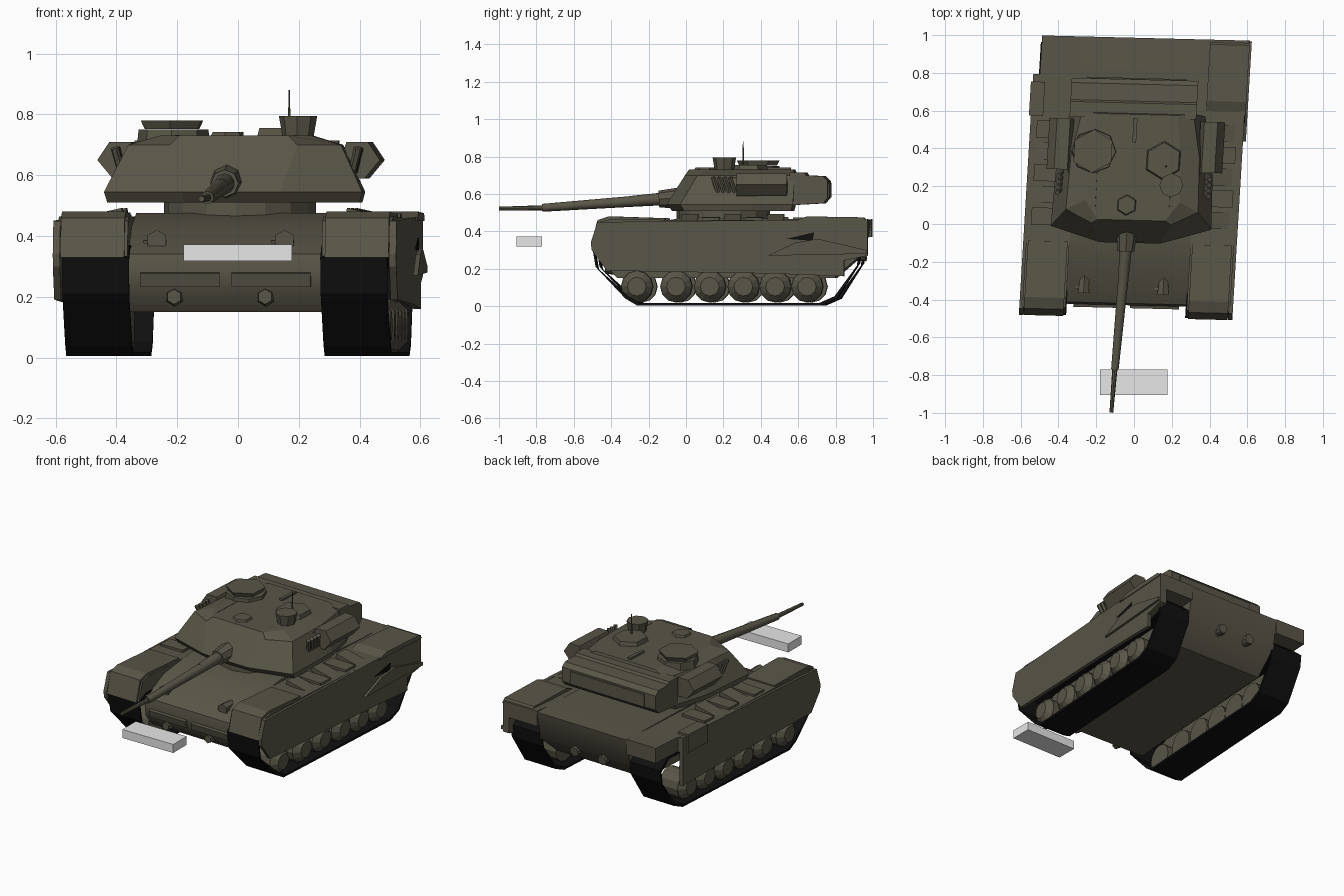
import bpy, bmesh, math
from mathutils import Matrix, Vector

if "Cube" in bpy.data.objects:
    bpy.data.objects.remove(bpy.data.objects["Cube"])


def material(name, rgb):
    m = bpy.data.materials.new(name)
    m.use_nodes = True
    m.diffuse_color = (*rgb, 1)
    node = m.node_tree.nodes["Principled BSDF"]
    node.inputs["Base Color"].default_value = (*rgb, 1)
    node.inputs["Roughness"].default_value = 0.8
    return m


OLIVE = material("olive drab", (0.1, 0.092, 0.064))
BLACK = material("track black", (0.005, 0.005, 0.005))
GREY = material("light grey", (0.8, 0.8, 0.8))

# The whole vehicle stands slightly skewed to its right
SKEW = Matrix(((1, 0.06, 0, -0.015), (-0.025, 1, 0, 0), (0, 0, 1, 0), (0, 0, 0, 1)))


def finish(name, bm, mat, skew=True, smooth=False):
    bmesh.ops.recalc_face_normals(bm, faces=bm.faces)
    mesh = bpy.data.meshes.new(name)
    bm.to_mesh(mesh)
    bm.free()
    if skew:
        mesh.transform(SKEW)
    mesh.materials.append(mat)
    ob = bpy.data.objects.new(name, mesh)
    bpy.context.collection.objects.link(ob)
    if smooth:
        bpy.ops.object.select_all(action='DESELECT')
        ob.select_set(True)
        bpy.context.view_layer.objects.active = ob
        bpy.ops.object.shade_smooth_by_angle(angle=math.radians(40))
    return ob


def loft(name, rings, mat=OLIVE, smooth=False):
    """Join rings of points in order and cap both ends."""
    bm = bmesh.new()
    loops = [[bm.verts.new(p) for p in ring] for ring in rings]
    n = len(loops[0])
    for a, b in zip(loops, loops[1:]):
        for i in range(n):
            j = (i + 1) % n
            bm.faces.new((a[i], a[j], b[j], b[i]))
    bm.faces.new(loops[0])
    bm.faces.new(loops[-1])
    return finish(name, bm, mat, True, smooth)


def prism(name, profile, x0, x1, mat=OLIVE, smooth=False):
    """Side profile of (y, z) points extruded across x."""
    return loft(name, [[(x, y, z) for y, z in profile] for x in (x0, x1)], mat, smooth)


def box(name, lo, hi, mat=OLIVE, skew=True, tilt=0, axis='X'):
    bm = bmesh.new()
    lo, hi = Vector(lo), Vector(hi)
    m = (Matrix.Translation((lo + hi) / 2) @ Matrix.Rotation(tilt, 4, axis)
         @ Matrix.Diagonal((*(hi - lo), 1)))
    bmesh.ops.create_cube(bm, size=1, matrix=m)
    return finish(name, bm, mat, skew)


def tube(name, start, end, r0, r1, sides=8, mat=OLIVE, smooth=False):
    bm = bmesh.new()
    a, b = Vector(start), Vector(end)
    d = b - a
    m = Matrix.Translation((a + b) / 2) @ d.to_track_quat('Z', 'Y').to_matrix().to_4x4()
    bmesh.ops.create_cone(bm, cap_ends=True, segments=sides, radius1=r0, radius2=r1,
                          depth=d.length, matrix=m)
    return finish(name, bm, mat, True, smooth)


# Hull between the tracks, with sloping nose and raked tail
prism("hull", [(-0.43, 0.29), (-0.42, 0.22), (-0.36, 0.15), (0.8, 0.15), (0.95, 0.28),
               (0.985, 0.46), (0.0, 0.475), (-0.25, 0.43), (-0.42, 0.34)], -0.32, 0.32,
      smooth=True)

# Nose fittings
for s, x in ((-1, -0.23), (1, 0.19)):
    tube("headlight", (x, -0.28, 0.39), (x, -0.37, 0.385), 0.025, 0.035, 6)
    box("headlight_guard", (x - 0.045, -0.35, 0.36), (x + 0.03, -0.31, 0.385))
    tube("tow_eye", (s * 0.15 - 0.02, -0.36, 0.2), (s * 0.15 - 0.02, -0.43, 0.2), 0.035, 0.025, 6)
    box("nose_plate", (s * 0.15 - 0.13, -0.44, 0.235), (s * 0.15 + 0.13, -0.415, 0.28), tilt=0.25)
    tube("exhaust_cap", (s * 0.1 - 0.03, 0.88, 0.28), (s * 0.1 - 0.03, 0.965, 0.27), 0.035, 0.03, 10)

# Running gear, mirrored on both sides
TRACK = [(-0.49, 0.33), (-0.47, 0.21), (-0.31, 0.04), (-0.25, 0.005), (0.74, 0.005),
         (0.82, 0.04), (0.94, 0.23), (0.95, 0.31), (0.88, 0.37), (-0.42, 0.37)]
centre = Vector((0.235, 0.19))


def inset(p, amount):
    d = centre - Vector(p)
    return (p[0] + math.copysign(amount, d.x), p[1] + math.copysign(amount, d.y))


for s in (-1, 1):
    side = "right" if s < 0 else "left"
    # Hollow track band
    inner = [inset(p, 0.013) for p in TRACK]
    bm = bmesh.new()
    rings = [[bm.verts.new((s * x, y, z)) for y, z in pts]
             for x, pts in ((0.315, TRACK), (0.535, TRACK), (0.535, inner), (0.315, inner))]
    for k in range(4):
        a, b = rings[k], rings[(k + 1) % 4]
        for i in range(len(TRACK)):
            j = (i + 1) % len(TRACK)
            bm.faces.new((a[i], a[j], b[j], b[i]))
    finish(side + "_track", bm, BLACK)

    # Road wheels with tapered hubs
    for y in (-0.25, -0.04, 0.14, 0.32, 0.49, 0.66):
        tube(side + "_road_wheel", (s * 0.37, y, 0.105), (s * 0.5, y, 0.105), 0.086, 0.086, 12)
        tube(side + "_wheel_hub", (s * 0.5, y, 0.105), (s * 0.535, y, 0.105), 0.084, 0.05, 12)

    # Fender over the track; the right one steps in toward the tail
    edge, tail = (0.55, 0.53) if s < 0 else (0.55, 0.565)
    prism(side + "_fender", [(-0.485, 0.33), (-0.45, 0.45), (-0.39, 0.465), (0.1, 0.46),
                             (0.78, 0.46), (0.78, 0.37), (-0.42, 0.37)], s * 0.32, s * edge)
    prism(side + "_tail_fender", [(0.78, 0.37), (0.78, 0.46), (0.985, 0.465), (0.985, 0.37)],
          s * 0.32, s * tail)
    prism(side + "_front_flap", [(-0.495, 0.33), (-0.46, 0.46), (-0.4, 0.48), (-0.1, 0.47),
                                 (-0.1, 0.45), (-0.4, 0.44)], s * 0.33, s * 0.54)
    # Armoured side skirt
    rear = 0.78 if s < 0 else 0.86
    prism(side + "_skirt", [(-0.495, 0.34), (-0.46, 0.45), (rear, 0.465), (rear, 0.16),
                            (0.45, 0.175), (-0.41, 0.19), (-0.49, 0.3)], s * 0.542, s * 0.565)
    # Stowage lying on the fender
    for i in range(5):
        y = 0.03 + i * 0.115
        box(side + "_stowage", (s * 0.45 - 0.08, y - 0.045, 0.45), (s * 0.45 + 0.08, y + 0.045, 0.475),
            tilt=0.1 * (-1) ** i + s * 0.12, axis='Y')

# Left tail: guard, stowage box and the opening in the skirt
prism("tail_guard", [(0.84, 0.46), (0.985, 0.465), (0.985, 0.27), (0.84, 0.24)], 0.52, 0.565)
prism("tail_box", [(0.58, 0.45), (0.66, 0.48), (0.96, 0.475), (0.985, 0.45)], 0.36, 0.57)
prism("skirt_gap", [(0.55, 0.36), (0.7, 0.395), (0.69, 0.35)], 0.564, 0.569, BLACK)
prism("skirt_patch", [(0.45, 0.27), (0.6, 0.34), (0.72, 0.36), (0.98, 0.3), (0.98, 0.28)],
      0.56, 0.58)
box("right_side_panel", (-0.575, 0.56, 0.36), (-0.5, 0.74, 0.475))

# Turret ring and the faceted turret body
tube("turret_ring", (0.01, 0.2, 0.45), (0.01, 0.2, 0.53), 0.25, 0.25, 16)


def outline(z, half, front, cheek, mid, back):
    right = [(-mid, front), (-half, cheek), (-half * 0.97, 0.36), (-half * 0.84, back)]
    pts = right + [(-x, y) for x, y in reversed(right)]
    return [(x, y, z) for x, y in pts]


loft("turret", [outline(0.51, 0.415, -0.07, 0.0, 0.16, 0.57),
                outline(0.545, 0.425, -0.1, -0.02, 0.16, 0.58),
                outline(0.7, 0.35, 0.0, 0.07, 0.21, 0.59),
                outline(0.73, 0.25, 0.02, 0.12, 0.18, 0.58)])
prism("bustle_bin", [(0.56, 0.54), (0.56, 0.715), (0.64, 0.715), (0.65, 0.7), (0.74, 0.695),
                     (0.765, 0.67), (0.765, 0.58), (0.74, 0.55)], -0.36, 0.31)
box("bustle_lid", (-0.28, 0.76, 0.58), (0.25, 0.772, 0.66))

for s in (-1, 1):
    side = "right" if s < 0 else "left"
    # Hexagonal bins and smoke launchers on the turret sides
    hexagon = [(0.07, 0), (0.03, 0.06), (-0.04, 0.06), (-0.06, 0), (-0.045, -0.06), (0.02, -0.06)]
    loft(side + "_turret_bin", [[(s * (0.395 + dx), y, 0.65 + dz) for dx, dz in hexagon]
                                for y in (0.28, 0.55)])
    for i in range(4):
        y = 0.16 + i * 0.03
        tube(side + "_smoke_launcher", (s * 0.38, y + 0.02, 0.61), (s * 0.4, y - 0.005, 0.69),
             0.012, 0.014, 6)
    box(side + "_cheek_plate", (s * 0.27 - 0.08, 0.08, 0.69), (s * 0.27 + 0.08, 0.3, 0.71),
        tilt=s * 0.28, axis='Y')

# Gun: mantlet, sleeve, barrel and muzzle, drooping slightly
tube("mantlet", (-0.02, 0.0, 0.58), (-0.02, -0.145, 0.573), 0.06, 0.045, 8)
tube("gun_sleeve", (-0.02, -0.12, 0.574), (-0.025, -0.3, 0.56), 0.034, 0.029, 10, smooth=True)
tube("gun_barrel", (-0.024, -0.28, 0.561), (-0.04, -0.77, 0.526), 0.029, 0.021, 10, smooth=True)
tube("gun_muzzle", (-0.04, -0.76, 0.526), (-0.045, -1.0, 0.522), 0.014, 0.01, 8, smooth=True)

# Roof fittings
tube("commander_hatch_base", (-0.22, 0.38, 0.7), (-0.22, 0.38, 0.75), 0.12, 0.115, 8)
tube("commander_hatch", (-0.225, 0.38, 0.752), (-0.225, 0.38, 0.78), 0.1, 0.115, 6)
tube("loader_hatch", (0.15, 0.34, 0.72), (0.15, 0.34, 0.755), 0.105, 0.095, 6)
tube("periscope_head", (0.2, 0.21, 0.72), (0.2, 0.21, 0.795), 0.05, 0.063, 8)
tube("gunner_sight", (-0.03, 0.1, 0.71), (-0.03, 0.1, 0.742), 0.065, 0.05, 6)
box("roof_rail", (-0.02, 0.43, 0.725), (0.0, 0.56, 0.742))
tube("antenna", (0.165, 0.31, 0.74), (0.165, 0.31, 0.88), 0.006, 0.002, 6)

# Detached grey block ahead of the nose
box("grey_block", (-0.18, -0.905, 0.318), (0.178, -0.77, 0.372), GREY, skew=False)
